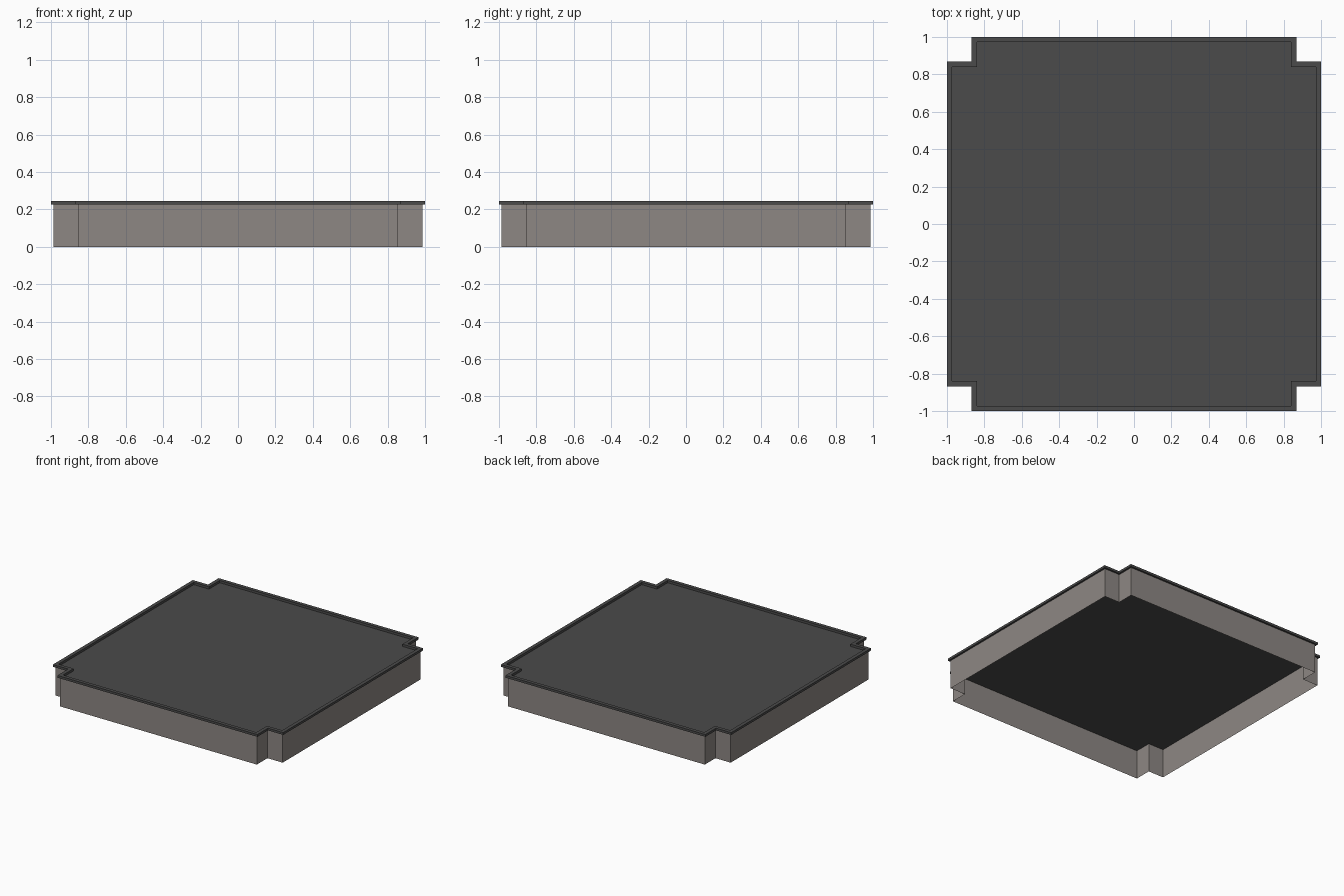
import bpy, bmesh

if "Cube" in bpy.data.objects:
    bpy.data.objects.remove(bpy.data.objects["Cube"])


def material(name, rgb):
    m = bpy.data.materials.new(name)
    m.diffuse_color = (*rgb, 1)
    m.use_nodes = True
    m.node_tree.nodes["Principled BSDF"].inputs["Base Color"].default_value = m.diffuse_color
    return m


wall_mat = material("warm grey wall", (0.27, 0.245, 0.23))
roof_mat = material("dark grey roof", (0.07, 0.07, 0.07))


def outline(a, b):
    """Square of half-width a whose corners are notched in to b (counter-clockwise)."""
    quarter = [(a, -b), (a, b), (b, b)]
    pts = []
    for _ in range(4):
        pts += quarter
        quarter = [(-y, x) for x, y in quarter]
    return pts


def build(name, rings, mat, closed=False, cap=False):
    """Bridge successive (half_width, notch, z) rings; optionally cap or close them."""
    bm = bmesh.new()
    loops = [[bm.verts.new((x, y, z)) for x, y in outline(a, b)] for a, b, z in rings]
    pairs = list(zip(loops, loops[1:]))
    if closed:
        pairs.append((loops[-1], loops[0]))
    for lo, hi in pairs:
        for i in range(len(lo)):
            j = (i + 1) % len(lo)
            bm.faces.new((lo[i], lo[j], hi[j], hi[i]))
    if cap:
        bm.faces.new(loops[-1])
    me = bpy.data.meshes.new(name)
    bm.to_mesh(me)
    bm.free()
    me.materials.append(mat)
    ob = bpy.data.objects.new(name, me)
    bpy.context.collection.objects.link(ob)


ROOF, TOP = 0.227, 0.245

# Thin outer wall, open underneath
build("wall", [(0.986, 0.854, 0), (0.986, 0.854, ROOF)], wall_mat)

# Overhanging raised rim, running over its top and down to the recessed roof
build("roof_with_rim", [(0.986, 0.854, ROOF), (1.0, 0.868, ROOF), (1.0, 0.868, TOP),
                        (0.972, 0.84, TOP), (0.972, 0.84, ROOF)], roof_mat, closed=True)

# Flat roof panel inside the rim
build("roof_panel", [(0.972, 0.84, ROOF)], roof_mat, cap=True)
